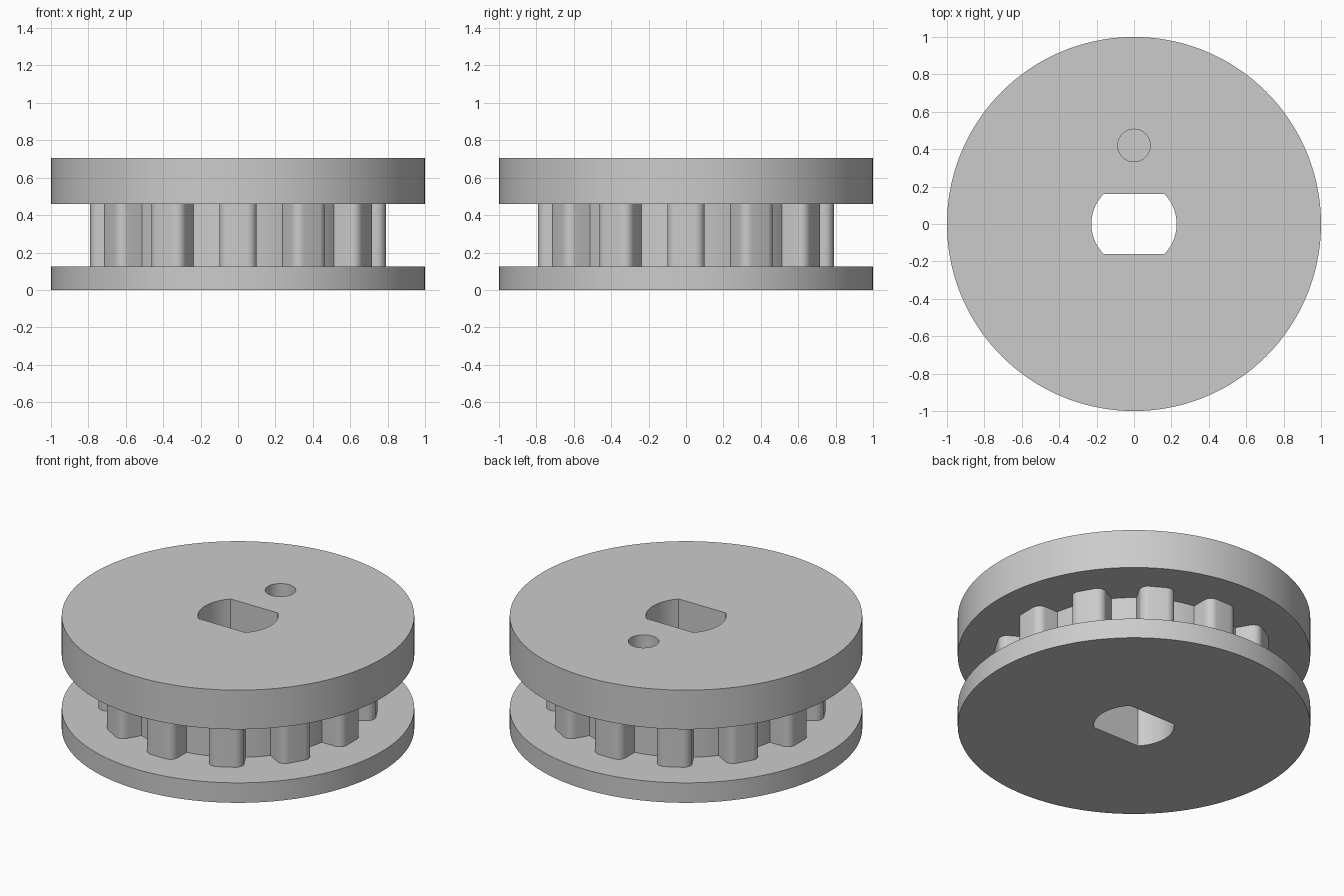
import bpy, bmesh
from math import sin, cos, pi, asin, radians
from mathutils import Vector, Matrix

cube = bpy.data.objects.get("Cube")
if cube:
    bpy.data.objects.remove(cube, do_unlink=True)

grey = bpy.data.materials.new("plain grey")
grey.use_nodes = True
colour = (0.6, 0.6, 0.6, 1)
grey.diffuse_color = colour
grey.node_tree.nodes["Principled BSDF"].inputs["Base Color"].default_value = colour

TEETH = 12
BASE_TOP, HUB_TOP, TOP = 0.125, 0.46, 0.705


def arc(cx, cy, r, a0, a1, n):
    """Points along an arc, both ends included."""
    return [Vector((cx + r * cos(a0 + (a1 - a0) * i / n),
                    cy + r * sin(a0 + (a1 - a0) * i / n))) for i in range(n + 1)]


def circle(r, n=144, cx=0, cy=0):
    return arc(cx, cy, r, 0, 2 * pi, n)[:-1]


def prism(name, outline, z0, z1):
    """Extrude a closed outline upward from z0 to z1."""
    bm = bmesh.new()
    face = bm.faces.new([bm.verts.new((p.x, p.y, z0)) for p in outline])
    new = bmesh.ops.extrude_face_region(bm, geom=[face])["geom"]
    bmesh.ops.translate(bm, vec=(0, 0, z1 - z0),
                        verts=[v for v in new if isinstance(v, bmesh.types.BMVert)])
    bmesh.ops.recalc_face_normals(bm, faces=bm.faces)
    mesh = bpy.data.meshes.new(name)
    bm.to_mesh(mesh)
    bm.free()
    mesh.materials.append(grey)
    obj = bpy.data.objects.new(name, mesh)
    bpy.context.collection.objects.link(obj)
    return obj


def cut(obj, cutter):
    """Subtract the cutter and bake the result."""
    mod = obj.modifiers.new("cut", "BOOLEAN")
    mod.operation, mod.solver, mod.object = "DIFFERENCE", "EXACT", cutter
    bpy.context.view_layer.objects.active = obj
    bpy.ops.object.modifier_apply(modifier=mod.name)


def gear_outline(root=0.658, tip=0.79, half=0.1, fillet=0.05):
    """Straight-sided teeth with rounded tips, joined by root arcs."""
    edge = asin(half / root)
    step = 2 * pi / TEETH
    tooth = (arc(tip - fillet, -half + fillet, fillet, -pi / 2, 0, 8)
             + arc(tip - fillet, half - fillet, fillet, 0, pi / 2, 8)
             + arc(0, 0, root, edge, step - edge, 8))
    points = []
    for i in range(TEETH):
        turn = Matrix.Rotation(i * step, 2)
        points += [turn @ p for p in tooth]
    return points


# Flanges and toothed hub
lower_flange = prism("lower_flange", circle(1), 0, BASE_TOP)
toothed_hub = prism("toothed_hub", gear_outline(), BASE_TOP, HUB_TOP)
upper_flange = prism("upper_flange", circle(1), HUB_TOP, TOP)
parts = [lower_flange, toothed_hub, upper_flange]

# Shaft bore with two flats, and the round pin hole in the upper flange
flat = asin(0.16 / 0.228)
bore = prism("bore_cutter", arc(0, 0, 0.228, -flat, flat, 24)
             + arc(0, 0, 0.228, pi - flat, pi + flat, 24), -0.1, 0.9)
pin = prism("pin_hole_cutter", circle(0.087, 48, 0, 0.42), 0.4, 0.9)
for part in parts:
    cut(part, bore)
cut(upper_flange, pin)
for cutter in (bore, pin):
    bpy.data.objects.remove(cutter, do_unlink=True)

# Smooth curved walls, crisp rims
bpy.ops.object.select_all(action="DESELECT")
for part in parts:
    part.select_set(True)
bpy.context.view_layer.objects.active = toothed_hub
bpy.ops.object.shade_smooth_by_angle(angle=radians(30))
